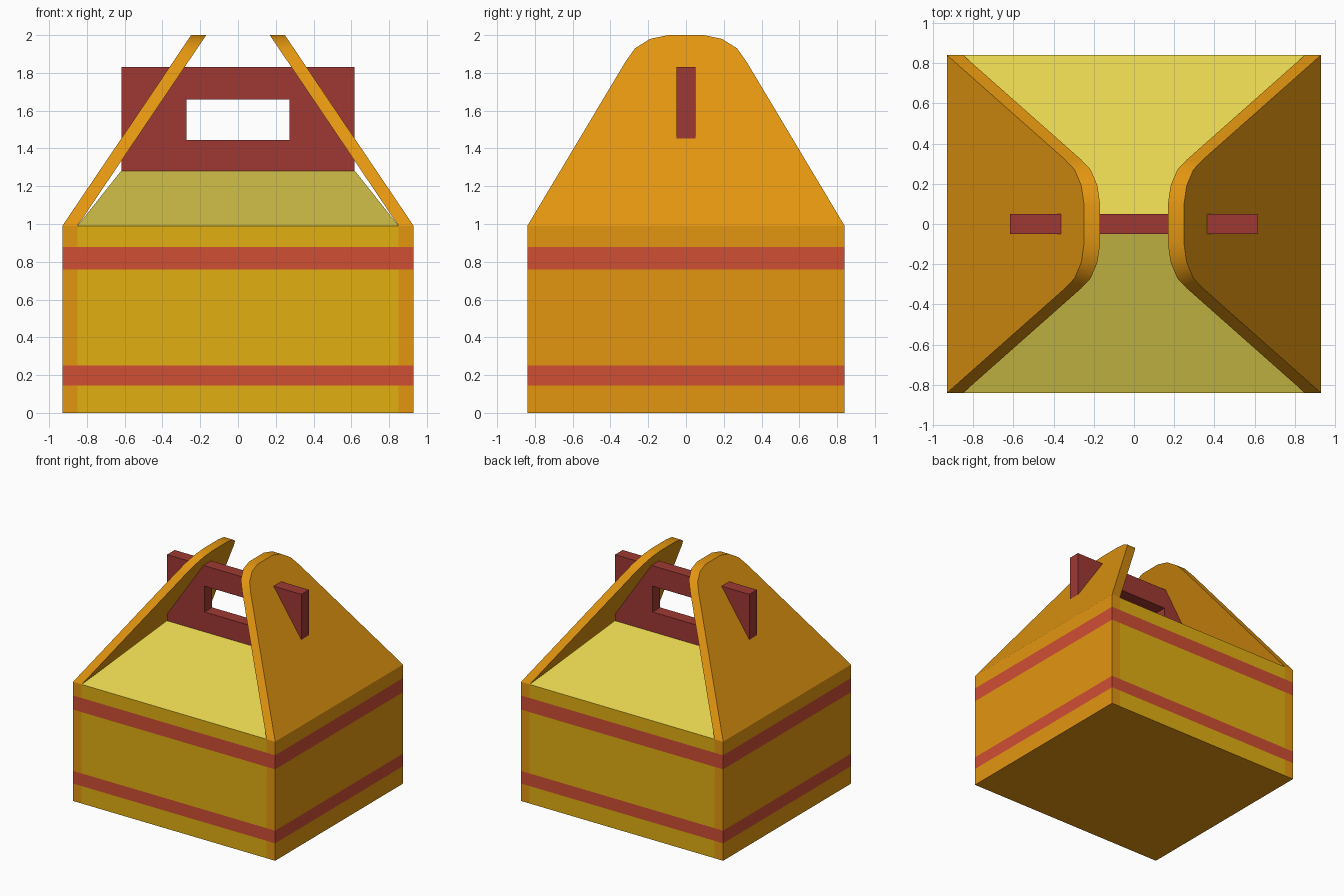
import bpy, bmesh, math
from mathutils import Vector

if "Cube" in bpy.data.objects:
    bpy.data.objects.remove(bpy.data.objects["Cube"])

def material(name, r, g, b):
    lin = [((c / 255 + 0.055) / 1.055) ** 2.4 if c > 10 else c / 255 / 12.92 for c in (r, g, b)]
    m = bpy.data.materials.new(name)
    m.diffuse_color = (*lin, 1)
    m.use_nodes = True
    m.node_tree.nodes["Principled BSDF"].inputs["Base Color"].default_value = m.diffuse_color
    return m

ORANGE = material("orange card", 227, 150, 16)
MUSTARD = material("mustard card", 226, 175, 17)
RED = material("red stripe", 207, 78, 52)
YELLOW = material("pale yellow card", 230, 212, 80)
MAROON = material("maroon handle", 159, 57, 51)

def finish(bm, name, *mats):
    bmesh.ops.recalc_face_normals(bm, faces=bm.faces)
    me = bpy.data.meshes.new(name)
    bm.to_mesh(me)
    bm.free()
    ob = bpy.data.objects.new(name, me)
    bpy.context.collection.objects.link(ob)
    for m in mats:
        me.materials.append(m)
    return ob

def loft(bm, a, b):
    """Closed solid between two matching outlines."""
    va, vb = [bm.verts.new(p) for p in a], [bm.verts.new(p) for p in b]
    bm.faces.new(va)
    bm.faces.new(vb)
    for i in range(len(va)):
        j = (i + 1) % len(va)
        bm.faces.new((va[i], va[j], vb[j], vb[i]))

def rect(x, y, z):
    return [(-x, -y, z), (x, -y, z), (x, y, z), (-x, y, z)]

W, D, H, INNER = 0.93, 0.84, 0.99, 0.85
BANDS = ((0.145, 0.25), (0.76, 0.877))

# Box body, cut at the stripes and the side panel edges
bm = bmesh.new()
loft(bm, rect(W, D, 0), rect(W, D, H))
cuts = [((0, 0, z), (0, 0, 1)) for band in BANDS for z in band]
cuts += [((s * INNER, 0, 0), (1, 0, 0)) for s in (-1, 1)]
for co, no in cuts:
    bmesh.ops.bisect_plane(bm, geom=bm.verts[:] + bm.edges[:] + bm.faces[:],
                           plane_co=co, plane_no=no)
bm.normal_update()
for f in bm.faces:
    c = f.calc_center_median()
    if abs(f.normal.z) < 0.5 and any(lo < c.z < hi for lo, hi in BANDS):
        f.material_index = 2
    elif abs(f.normal.y) > 0.5 and abs(c.x) < INNER:
        f.material_index = 1
finish(bm, "box_body", ORANGE, MUSTARD, RED)

# Sloping lid between the side panels
bm = bmesh.new()
loft(bm, rect(INNER, D, H), rect(0.62, 0.05, 1.28))
finish(bm, "sloping_lid", YELLOW)

# Leaning side panels with rounded tops
half = [(0.84, H), (0.32, 1.86), (0.27, 1.93), (0.19, 1.98), (0.095, 2.0)]
outline = half + [(-y, z) for y, z in reversed(half)]
for s, name in ((-1, "left_panel"), (1, "right_panel")):
    rings = [[(s * (x0 - (z - H) * 0.675), y, z) for y, z in outline] for x0 in (W, INNER)]
    bm = bmesh.new()
    loft(bm, *rings)
    ob = finish(bm, name, ORANGE)
    bpy.ops.object.select_all(action='DESELECT')
    ob.select_set(True)
    bpy.context.view_layer.objects.active = ob
    bpy.ops.object.shade_smooth_by_angle(angle=math.radians(32))

# Handle plate with a grip hole
bm = bmesh.new()
def ring(x, lo, hi, y):
    return [bm.verts.new(p) for p in ((-x, y, lo), (x, y, lo), (x, y, hi), (-x, y, hi))]
loops = [ring(0.618, 1.275, 1.83, -0.05), ring(0.273, 1.445, 1.66, -0.05),
         ring(0.273, 1.445, 1.66, 0.05), ring(0.618, 1.275, 1.83, 0.05)]
for k in range(4):
    a, b = loops[k], loops[(k + 1) % 4]
    for i in range(4):
        j = (i + 1) % 4
        bm.faces.new((a[i], a[j], b[j], b[i]))
finish(bm, "handle", MAROON)
